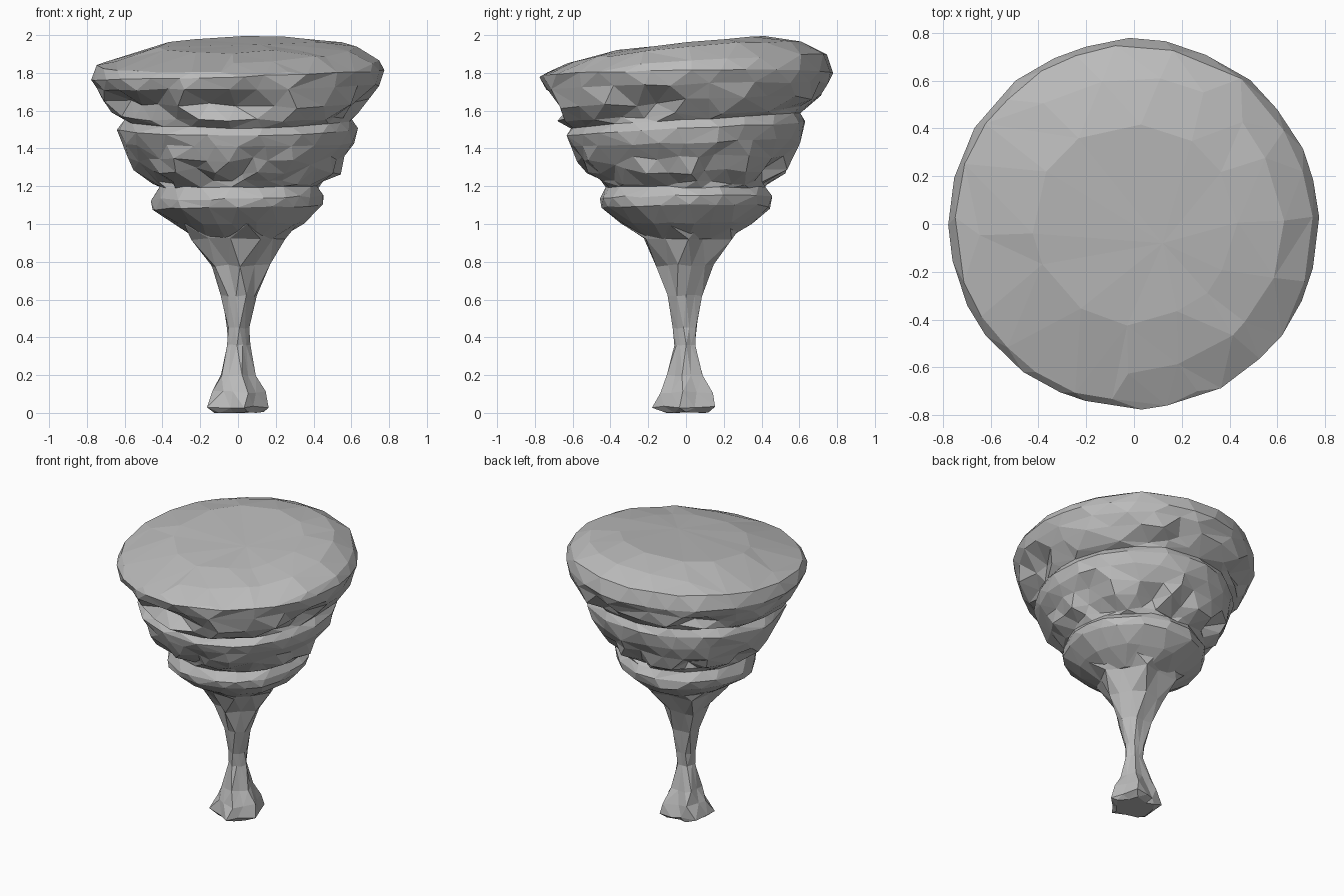
import bpy, bmesh, math, random

random.seed(11)
cube = bpy.data.objects.get("Cube")
if cube:
    bpy.data.objects.remove(cube)

stone = bpy.data.materials.new("grey stone")
stone.use_nodes = True
grey = (0.5, 0.5, 0.5, 1)
stone.diffuse_color = grey
stone.node_tree.nodes["Principled BSDF"].inputs["Base Color"].default_value = grey


def lathe(name, rings, sides, keep, flute=0.0, centre_top=None):
    """Rings: radius, height, tilt along x, tilt along y, jitter, pit depth."""
    bm = bmesh.new()
    loops = []
    for k, (r, z, tilt_x, tilt_y, jitter, pit) in enumerate(rings):
        loop = []
        for i in range(sides):
            a = math.tau * (i + 0.5 * (k % 2)) / sides
            if jitter:
                a += random.uniform(-0.25, 0.25) * math.tau / sides
            radius = r + random.uniform(-jitter, jitter)
            radius *= 1 + flute * math.cos(5 * a + 0.6)
            if pit and random.random() < 0.25:
                radius -= pit
            height = z + tilt_x * math.cos(a) + tilt_y * math.sin(a)
            height += random.uniform(-jitter, jitter) * 0.6
            loop.append(bm.verts.new((radius * math.cos(a), radius * math.sin(a),
                                      max(0, min(2, height)))))
        loops.append(loop)
    # Staggered triangles between neighbouring rings
    for k in range(len(loops) - 1):
        low, high = loops[k], loops[k + 1]
        for i in range(sides):
            j = (i + 1) % sides
            if k % 2 == 0:
                bm.faces.new((low[i], low[j], high[i]))
                bm.faces.new((low[j], high[j], high[i]))
            else:
                bm.faces.new((low[i], low[j], high[j]))
                bm.faces.new((low[i], high[j], high[i]))
    bm.faces.new(loops[0][::-1])
    if centre_top is None:
        bm.faces.new(loops[-1])
    else:
        tip = bm.verts.new(centre_top)
        for i in range(sides):
            bm.faces.new((loops[-1][i], loops[-1][(i + 1) % sides], tip))
    bmesh.ops.recalc_face_normals(bm, faces=bm.faces)
    mesh = bpy.data.meshes.new(name)
    bm.to_mesh(mesh)
    bm.free()
    mesh.materials.append(stone)
    obj = bpy.data.objects.new(name, mesh)
    bpy.context.collection.objects.link(obj)
    # Irregular chiselled facets
    if keep < 1:
        facets = obj.modifiers.new("facets", "DECIMATE")
        facets.ratio = keep
    return obj


# Stem: flared foot, narrow waist, fluted neck
lathe("stem", [
    (0.12, 0.0, 0, 0, 0.01, 0),
    (0.155, 0.03, 0, 0, 0.01, 0),
    (0.14, 0.11, 0, 0, 0.012, 0),
    (0.095, 0.20, 0, 0, 0.01, 0),
    (0.055, 0.36, 0, 0, 0.006, 0),
    (0.06, 0.45, 0, 0, 0.006, 0),
    (0.095, 0.62, 0, 0, 0.01, 0),
    (0.15, 0.78, 0, 0, 0.012, 0),
    (0.235, 0.92, 0, 0, 0.01, 0),
    (0.30, 1.0, 0, 0, 0, 0),
], 11, 1, flute=0.14)

# Crown: funnel, two ledges with rugged undersides, broad sloping cap
lathe("crown", [
    (0.215, 0.92, 0, 0, 0.008, 0),
    (0.345, 1.005, 0, 0, 0.01, 0),
    (0.445, 1.09, 0.01, 0, 0.012, 0),
    (0.455, 1.14, 0.01, 0.005, 0.01, 0),
    (0.42, 1.195, 0, 0, 0.01, 0),
    (0.455, 1.22, 0, 0, 0.025, 0.03),
    (0.525, 1.28, 0, 0, 0.03, 0.07),
    (0.575, 1.35, 0, 0.01, 0.025, 0.03),
    (0.615, 1.43, 0, 0.02, 0.01, 0),
    (0.635, 1.505, 0, 0.035, 0.01, 0),
    (0.605, 1.55, 0, 0.04, 0.01, 0),
    (0.66, 1.585, 0, 0.035, 0.025, 0.04),
    (0.715, 1.65, 0, 0.025, 0.03, 0.08),
    (0.75, 1.73, 0.01, 0.015, 0.015, 0),
    (0.773, 1.79, 0.025, 0.01, 0.006, 0),
    (0.745, 1.85, 0.01, 0.05, 0.008, 0),
    (0.62, 1.905, 0.03, 0.055, 0.01, 0),
    (0.42, 1.95, 0.01, 0.045, 0.008, 0),
], 28, 0.75, centre_top=(0.12, -0.08, 1.95))
